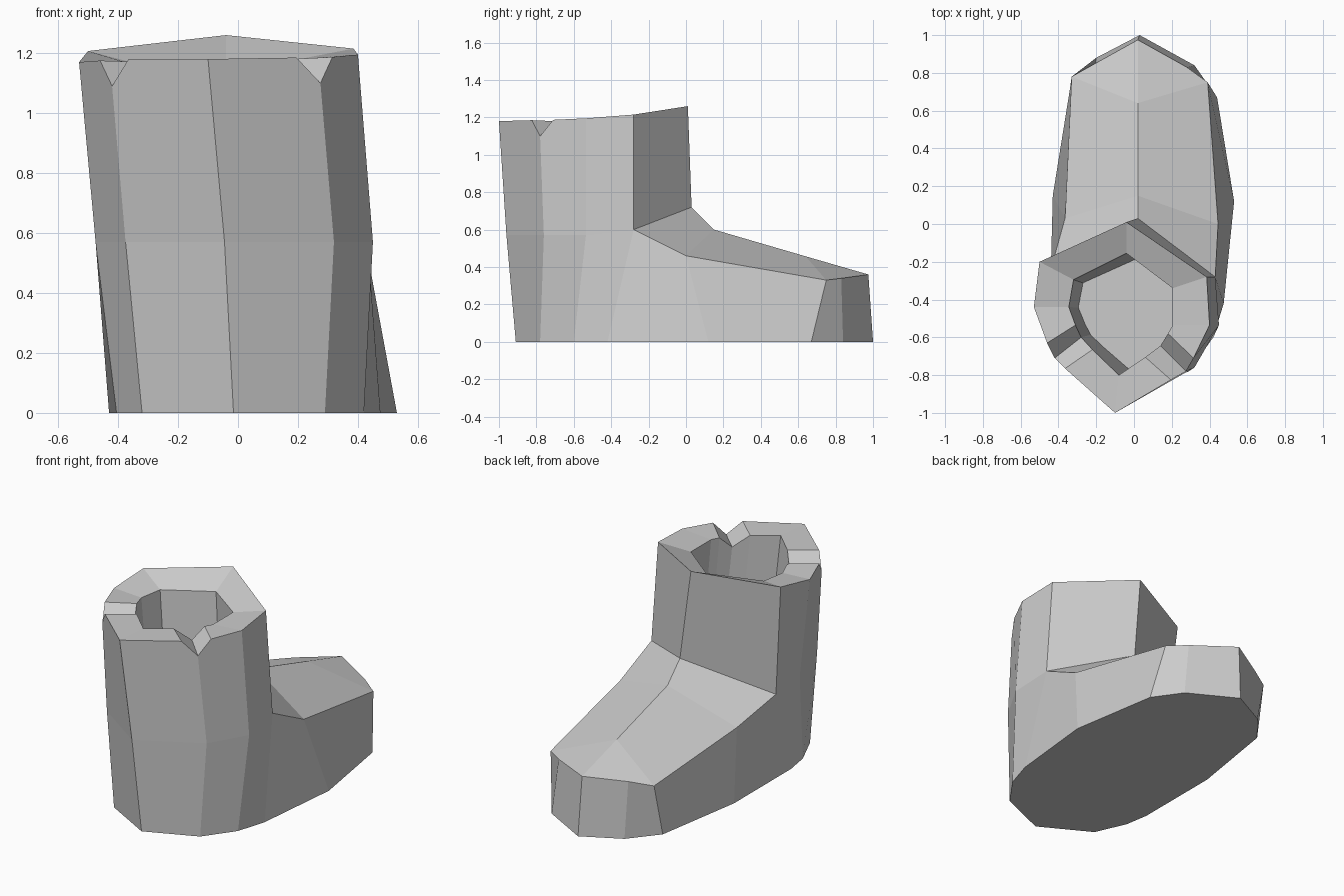
import bpy
import bmesh

cube = bpy.data.objects.get("Cube")
if cube:
    bpy.data.objects.remove(cube, do_unlink=True)

# One plain grey for the whole boot
grey = bpy.data.materials.new("plain_grey")
grey.use_nodes = True
colour = (0.6, 0.6, 0.6, 1.0)
grey.diffuse_color = colour
grey.node_tree.nodes["Principled BSDF"].inputs["Base Color"].default_value = colour

bm = bmesh.new()


def add_ring(points):
    """Add a loop of vertices and return them in order."""
    return [bm.verts.new(p) for p in points]


def bridge(lower, upper):
    """Join two closed loops of equal length with quads."""
    count = len(lower)
    for i in range(count):
        j = (i + 1) % count
        bm.faces.new((lower[i], lower[j], upper[j], upper[i]))


# Sole outline, anticlockwise from the heel
sole_outline = [
    (-.015, -.91), (.29, -.78), (.42, -.6), (.475, -.42), (.53, .12),
    (.44, .67), (.32, .84), (.03, 1), (-.2, .88), (-.34, .71),
    (-.43, .15), (-.43, -.4), (-.405, -.55), (-.32, -.74),
]
sole = add_ring([(x, y, 0) for x, y in sole_outline])
bm.faces.new(sole)

# Widest line of the foot, in the same order as the sole
welt = add_ring([
    (-.045, -.96, .57), (.32, -.76, .57), (.45, -.535, .57),
    (.43, -.28, .6), (.445, 0, .46), (.39, .75, .33), (.28, .83, .34),
    (.02, .975, .36), (-.205, .85, .34), (-.33, .78, .32),
    (-.365, .03, .4), (-.44, -.24, .52), (-.475, -.42, .57),
    (-.375, -.73, .57),
])
bridge(sole, welt)
(heel, heel_right, side_right, crease_right, instep_right, toe_right,
 toe_mid_right, toe_tip, toe_mid_left, toe_left, instep_left,
 crease_left, side_left, heel_left) = welt

# Ridge along the top of the foot
ankle, instep, toe_top = add_ring([(.02, .03, .72), (.02, .15, .6), (.02, .64, .457)])
for face in (
    (crease_right, instep_right, instep, ankle),
    (instep_right, toe_right, toe_top, instep),
    (toe_right, toe_mid_right, toe_tip, toe_top),
    (toe_tip, toe_mid_left, toe_left, toe_top),
    (toe_left, instep_left, instep, toe_top),
    (instep_left, crease_left, ankle, instep),
):
    bm.faces.new(face)

# Shaft rim, with a three-point notch on each side of the heel
outer_rim = add_ring([
    (-.1, -1, 1.18),
    (.195, -.825, 1.185), (.275, -.78, 1.1), (.315, -.71, 1.187),
    (.4, -.535, 1.195), (.385, -.28, 1.215), (-.04, .01, 1.26),
    (-.5, -.2, 1.207), (-.53, -.44, 1.17),
    (-.46, -.63, 1.175), (-.42, -.71, 1.09), (-.365, -.765, 1.18),
])

# Shaft walls: each lower corner meets one rim point
shaft_base = [heel, heel_right, side_right, crease_right,
              ankle, crease_left, side_left, heel_left]
anchors = [0, 2, 4, 5, 6, 7, 8, 10, 12]
for i, corner in enumerate(shaft_base):
    following = shaft_base[(i + 1) % len(shaft_base)]
    edge = [outer_rim[k % len(outer_rim)]
            for k in range(anchors[i + 1], anchors[i] - 1, -1)]
    bm.faces.new([corner, following] + edge)

# Inner rim and the flat top of the wall
opening = [
    (-.08, -.8, 1.18),
    (.06, -.705, 1.18), (.14, -.645, 1.11), (.18, -.58, 1.18),
    (.205, -.535, 1.18), (.205, -.34, 1.18), (-.04, -.155, 1.17),
    (-.32, -.295, 1.16), (-.345, -.44, 1.16),
    (-.31, -.535, 1.17), (-.28, -.6, 1.1), (-.22, -.665, 1.18),
]
inner_rim = add_ring(opening)
bridge(outer_rim, inner_rim)

# Hollow inside, leaning with the shaft down to a floor
middle = -.46
floor = add_ring([(x + .05, middle + (y - middle) * .9, .57) for x, y, z in opening])
bridge(inner_rim, floor)
bm.faces.new(floor)

bmesh.ops.recalc_face_normals(bm, faces=bm.faces[:])
mesh = bpy.data.meshes.new("boot")
bm.to_mesh(mesh)
bm.free()
mesh.materials.append(grey)
boot = bpy.data.objects.new("boot", mesh)
bpy.context.collection.objects.link(boot)
